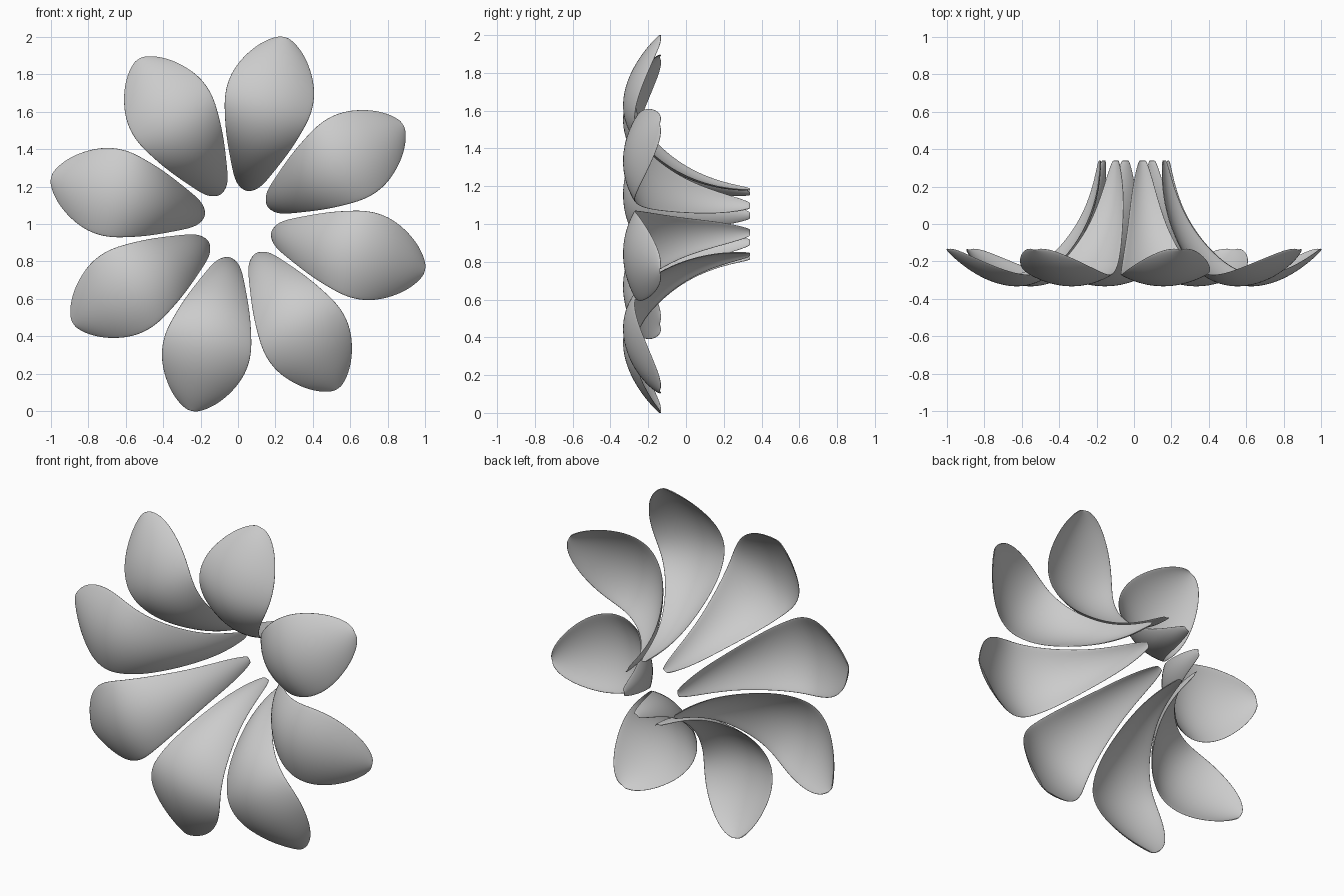
import bpy
from math import radians
from mathutils import Matrix, Vector

if "Cube" in bpy.data.objects:
    bpy.data.objects.remove(bpy.data.objects["Cube"], do_unlink=True)

# One plain colour for the whole flower
grey = bpy.data.materials.new("petal_grey")
grey.use_nodes = True
colour = (0.6, 0.6, 0.6, 1)
grey.diffuse_color = colour
grey.node_tree.nodes["Principled BSDF"].inputs["Base Color"].default_value = colour

# Petal spine from root to tip: distance from axis, depth, half width
SPINE = [(.185, .34, .018), (.187, .3, .035), (.196, .2, .06), (.225, .08, .085),
         (.275, -.04, .112), (.35, -.16, .15), (.44, -.26, .187), (.55, -.323, .218),
         (.66, -.338, .24), (.77, -.313, .238), (.86, -.27, .212), (.94, -.217, .165),
         (.99, -.175, .115), (1.018, -.148, .07), (1.03, -.137, .028)]
COLUMNS = 8
CUP = 0.27      # how far the edges curl back, as a share of half width


def petal_mesh():
    verts, faces = [], []
    for i, (r, y, w) in enumerate(SPINE):
        before, after = SPINE[max(i - 1, 0)], SPINE[min(i + 1, len(SPINE) - 1)]
        tangent = Vector((0, after[1] - before[1], after[0] - before[0])).normalized()
        back = Vector((0, tangent.z, -tangent.y))
        for j in range(COLUMNS + 1):
            s = 2 * j / COLUMNS - 1
            verts.append(Vector((s * w, y, r)) + back * (CUP * w * s * s))
    row = COLUMNS + 1
    for i in range(len(SPINE) - 1):
        for j in range(COLUMNS):
            a = i * row + j
            faces.append((a, a + 1, a + row + 1, a + row))
    mesh = bpy.data.meshes.new("petal")
    mesh.from_pydata(verts, [], faces)
    mesh.shade_smooth()
    mesh.materials.append(grey)
    return mesh


# Ring of eight petals around the front-to-back axis
mesh = petal_mesh()
for k in range(8):
    petal = bpy.data.objects.new(f"petal_{k + 1}", mesh)
    bpy.context.collection.objects.link(petal)
    petal.matrix_world = Matrix.Translation((0, 0, 1)) @ Matrix.Rotation(radians(14 + 45 * k), 4, 'Y')
    shell = petal.modifiers.new("thin_shell", 'SOLIDIFY')
    shell.thickness = 0.006
    shell.offset = 0
    smooth = petal.modifiers.new("smooth", 'SUBSURF')
    smooth.levels = smooth.render_levels = 2
